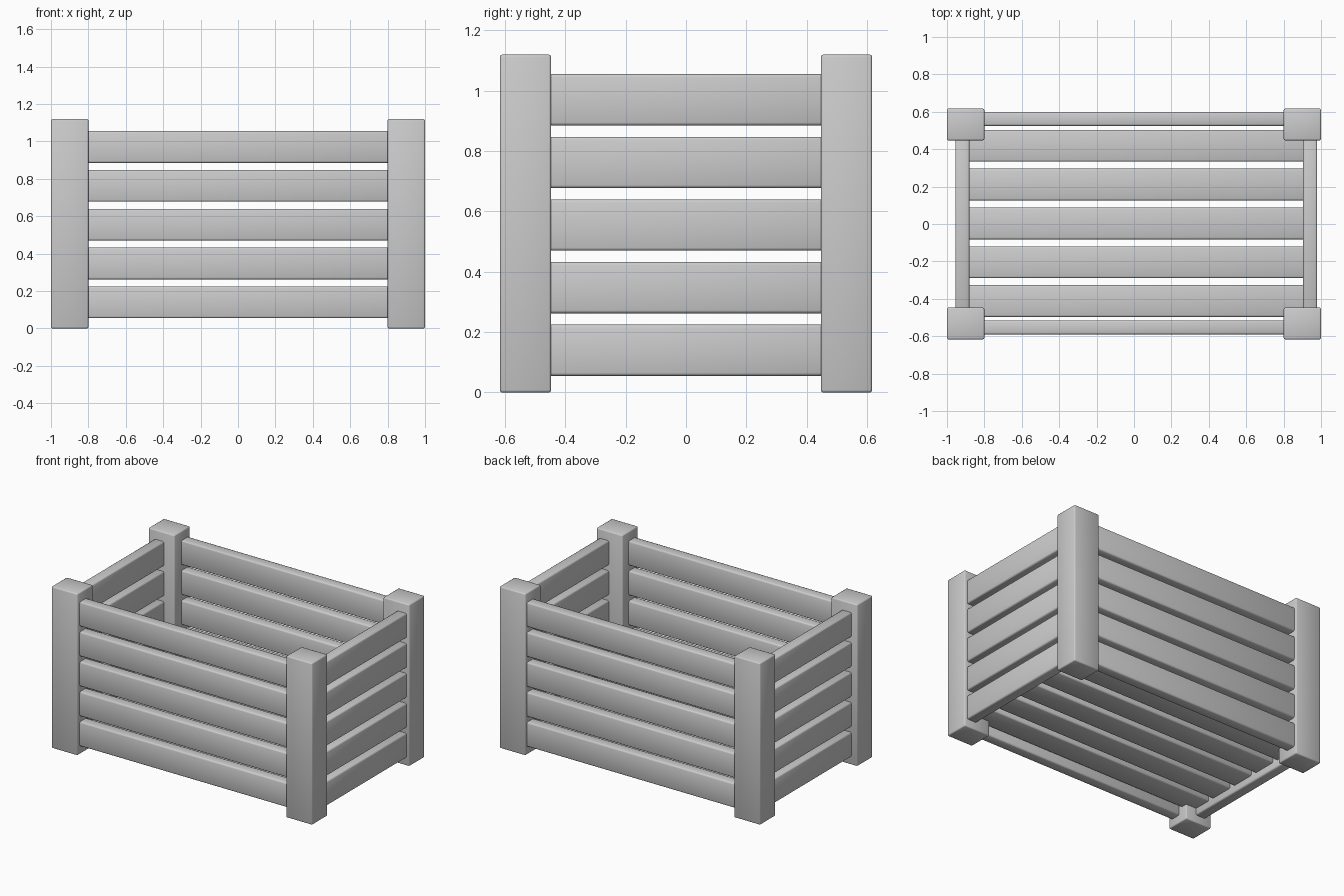
import bpy
import bmesh
from mathutils import Vector

if "Cube" in bpy.data.objects:
    bpy.data.objects.remove(bpy.data.objects["Cube"], do_unlink=True)

# Single grey finish
grey = bpy.data.materials.new("plain grey")
grey.use_nodes = True
COLOUR = (0.6, 0.6, 0.6, 1)
grey.diffuse_color = COLOUR
grey.node_tree.nodes["Principled BSDF"].inputs["Base Color"].default_value = COLOUR


def board(name, centre, size, round_edge):
    """A softly rounded timber, shaded smooth."""
    bm = bmesh.new()
    bmesh.ops.create_cube(bm, size=1)
    bmesh.ops.scale(bm, vec=Vector(size), verts=bm.verts)
    bmesh.ops.bevel(bm, geom=bm.edges[:], offset=round_edge, segments=2,
                    profile=0.5, affect='EDGES')
    for face in bm.faces:
        face.smooth = True
    mesh = bpy.data.meshes.new(name)
    bm.to_mesh(mesh)
    bm.free()
    mesh.materials.append(grey)
    obj = bpy.data.objects.new(name, mesh)
    obj.location = centre
    bpy.context.collection.objects.link(obj)


THICK, WIDE, PITCH = 0.075, 0.17, 0.2075
HEIGHT = 1.12

# Corner posts
for side, x in (("right", -0.9), ("left", 0.9)):
    for end, y in (("front", -0.532), ("back", 0.532)):
        board(f"{end}_{side}_post", (x, y, HEIGHT / 2), (0.2, WIDE, HEIGHT), 0.008)

for i in range(5):
    z = 0.14 + i * PITCH
    # Long slats at front and back
    for end, y in (("front", -0.553), ("back", 0.562)):
        board(f"{end}_slat_{i + 1}", (0, y, z), (1.63, THICK, WIDE), 0.01)
    # Short slats at the two ends
    for side, x in (("right", -0.918), ("left", 0.942)):
        board(f"{side}_slat_{i + 1}", (x, 0, z), (THICK, 0.92, WIDE), 0.01)
    # Floor slats
    board(f"floor_slat_{i + 1}", (0.012, 0.003 + (i - 2) * PITCH, 0.14),
          (1.82, WIDE, THICK), 0.01)
